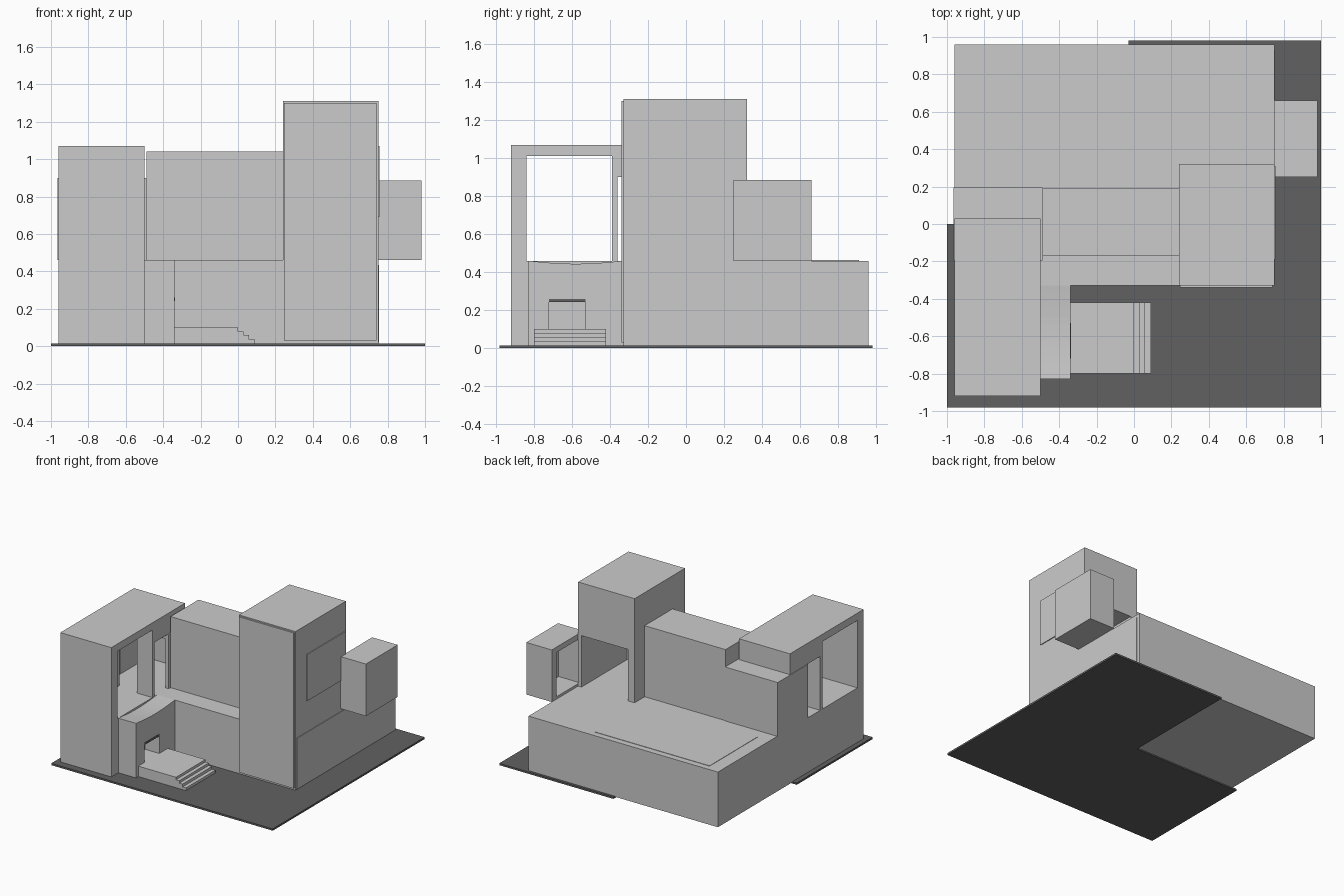
import bpy, bmesh, math

if "Cube" in bpy.data.objects:
    bpy.data.objects.remove(bpy.data.objects["Cube"])


def material(name, v):
    m = bpy.data.materials.new(name)
    m.diffuse_color = (v, v, v, 1)
    m.use_nodes = True
    m.node_tree.nodes["Principled BSDF"].inputs["Base Color"].default_value = m.diffuse_color
    return m


dark = material("dark_grey", 0.12)


def prism(name, pts, lo, hi, axis, mat=None):
    """Extrude a 2D outline along an axis: z takes (x,y), y takes (x,z), x takes (y,z)."""
    place = {"z": lambda a, b, t: (a, b, t),
             "y": lambda a, b, t: (a, t, b),
             "x": lambda a, b, t: (t, a, b)}[axis]
    bm = bmesh.new()
    rings = [[bm.verts.new(place(a, b, t)) for a, b in pts] for t in (lo, hi)]
    n = len(pts)
    bm.faces.new(rings[0])
    bm.faces.new(rings[1])
    for i in range(n):
        j = (i + 1) % n
        bm.faces.new((rings[0][i], rings[0][j], rings[1][j], rings[1][i]))
    bmesh.ops.recalc_face_normals(bm, faces=bm.faces)
    me = bpy.data.meshes.new(name)
    bm.to_mesh(me)
    bm.free()
    ob = bpy.data.objects.new(name, me)
    bpy.context.collection.objects.link(ob)
    if mat:
        me.materials.append(mat)
    return ob


def box(name, x, y, z, mat=None):
    pts = [(x[0], y[0]), (x[1], y[0]), (x[1], y[1]), (x[0], y[1])]
    return prism(name, pts, z[0], z[1], "z", mat)


def hollow(ob, x, y, z):
    """Cut a box-shaped cavity out of an object."""
    cutter = box(ob.name + "_cutter", x, y, z)
    cutter.hide_render = True
    mod = ob.modifiers.new("cavity", "BOOLEAN")
    mod.operation, mod.object, mod.solver = "DIFFERENCE", cutter, "EXACT"
    bpy.context.view_layer.objects.active = ob
    bpy.ops.object.modifier_apply(modifier=mod.name)
    bpy.data.objects.remove(cutter)


# L-shaped ground slab
prism("ground_slab", [(-1, -.98), (1, -.98), (1, .98), (-.03, .98), (-.03, 0), (-1, 0)],
      0, .015, "z", dark)

# Ground floor, roof panel and side panel
box("ground_floor", (-.96, .75), (-.33, .96), (.01, .46))
box("roof_panel", (-.85, .19), (.29, .91), (.455, .463))
box("side_panel", (.74, .755), (-.32, .93), (.02, .435))

# Terrace podium and entrance wing with a slightly dished top
box("terrace_podium", (-.96, -.5), (-.84, -.33), (.01, .46))
arc = [(-.33 - .5 * i / 12, .46 - .016 * math.sin(math.pi * i / 12)) for i in range(13)]
wing = prism("entrance_wing", [(-.83, .01), (-.33, .01)] + arc, -.5, -.34, "x")
hollow(wing, (-.47, -.3), (-.72, -.53), (.1, .26))
box("door_header", (-.36, -.338), (-.72, -.53), (.243, .26), dark)

# Entrance landing and steps
box_steps = [(-.34, .012), (-.34, .1), (0, .1), (0, .08), (.03, .08), (.03, .06),
             (.06, .06), (.06, .037), (.09, .037), (.09, .012)]
prism("entrance_steps", box_steps, -.80, -.42, "y")

# Left tower: front wall and roof as one folded profile
prism("left_frame", [(-.92, .012), (-.84, .012), (-.84, 1.01), (-.39, 1.01), (-.39, .9),
                     (.03, .9), (.03, 1.07), (-.92, 1.07)], -.96, -.5, "x")
for side, x in (("left", (-.96, -.82)), ("right", (-.64, -.5))):
    box(side + "_terrace_pier", x, (-.39, -.36), (.46, .92))

# Room under the left roof, open to the terrace
room = box("left_room", (-.965, -.49), (-.195, .195), (.46, .9))
hollow(room, (-.93, -.52), (-.3, .16), (.4, .86))

# Middle upper block
box("middle_block", (-.49, .24), (-.17, .19), (.46, 1.04))

# Right tower, open at the back, with front and window panels
tower = box("right_tower", (.24, .75), (-.33, .32), (.46, 1.31))
hollow(tower, (.30, .72), (-.27, .5), (.4, .88))
box("tower_front_panel", (.245, .74), (-.34, -.32), (.03, 1.3))
box("tower_window", (.735, .757), (-.19, .31), (.69, 1.07))

# Projecting bay, open on its inner side
bay = box("side_bay", (.75, .98), (.25, .66), (.46, .885))
hollow(bay, (.7, .94), (.30, .60), (.48, .84))
